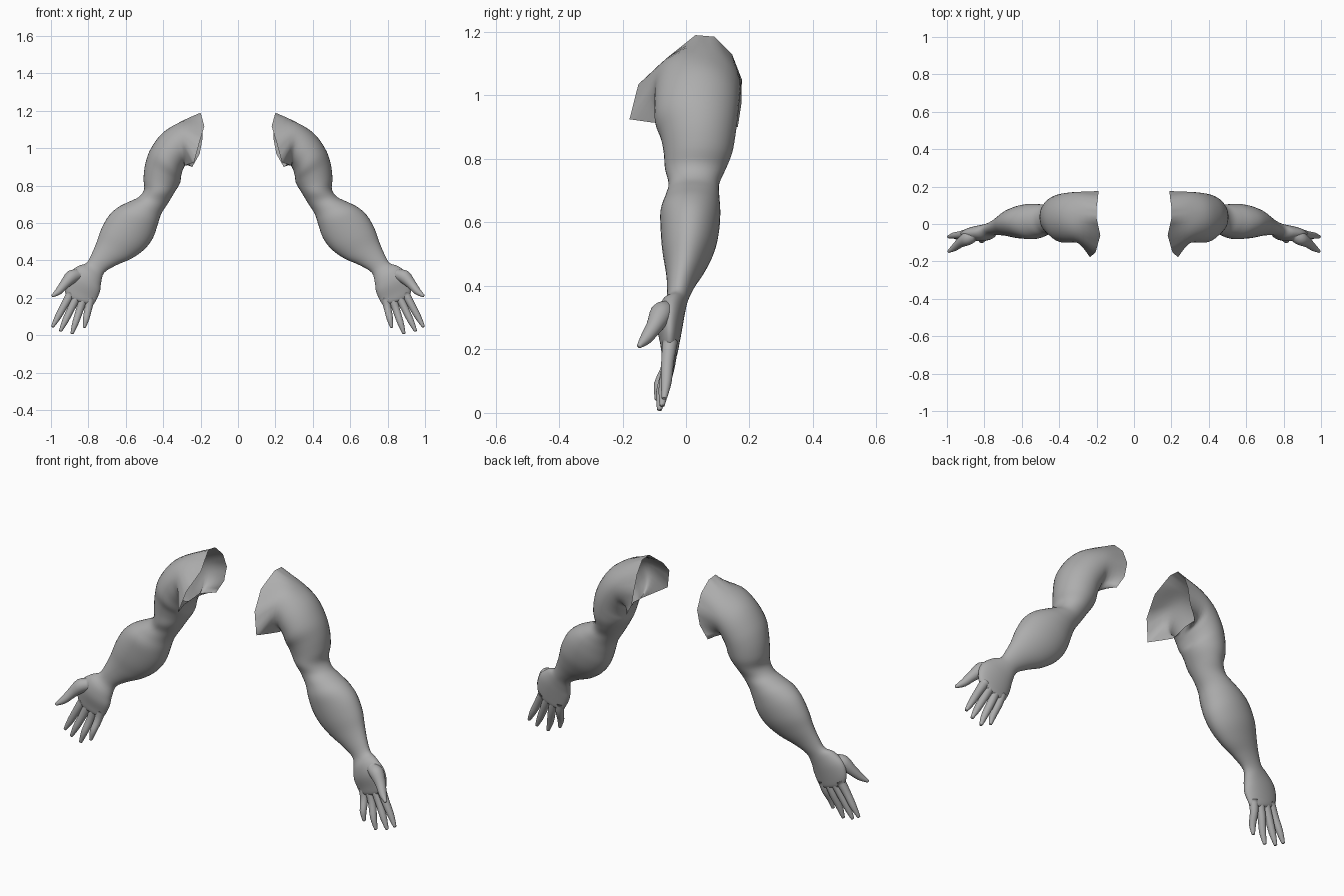
import bpy, math
from mathutils import Vector as V

if "Cube" in bpy.data.objects:
    bpy.data.objects.remove(bpy.data.objects["Cube"])

N = 36  # points around each ring

grey = bpy.data.materials.new("grey")
grey.diffuse_color = (.42, .42, .42, 1)
grey.use_nodes = True
grey.node_tree.nodes["Principled BSDF"].inputs["Base Color"].default_value = grey.diffuse_color


def spline(p0, p1, p2, p3, t):
    return 0.5 * (2 * p1 + (p2 - p0) * t + (2 * p0 - 5 * p1 + 4 * p2 - p3) * t * t
                  + (3 * p1 - p0 - 3 * p2 + p3) * t ** 3)


def resample(pts, per):
    """Smooth open curve through points, 'per' steps per span."""
    get = lambda i: pts[max(0, min(len(pts) - 1, i))]
    return [spline(get(i - 1), get(i), get(i + 1), get(i + 2), s / per)
            for i in range(len(pts) - 1) for s in range(per)] + [pts[-1]]


def band(ox, oz, ix, iz, y0, y1):
    """Oval ring between an outer and an inner front-view point."""
    c = V(((ox + ix) / 2, (y0 + y1) / 2, (oz + iz) / 2))
    u, w = V(((ox - ix) / 2, 0, (oz - iz) / 2)), V((0, (y1 - y0) / 2, 0))
    return [c + u * math.cos(a) + w * math.sin(a)
            for a in (2 * math.pi * k / N for k in range(N))]


def loft(name, rings, per, cap_start=False):
    cols = [resample([r[k] for r in rings], per) for k in range(N)]
    m = len(cols[0])
    verts = [cols[k][i] for i in range(m) for k in range(N)]
    faces = [(i * N + k, (i + 1) * N + k, (i + 1) * N + (k + 1) % N, i * N + (k + 1) % N)
             for i in range(m - 1) for k in range(N)]
    faces.append(tuple(range((m - 1) * N, m * N)))
    if cap_start:
        faces.append(tuple(range(N - 1, -1, -1)))
    me = bpy.data.meshes.new(name)
    me.from_pydata([tuple(v) for v in verts], [], faces)
    me.shade_smooth()
    me.materials.append(grey)
    ob = bpy.data.objects.new(name, me)
    bpy.context.collection.objects.link(ob)
    ob.modifiers.new("Mirror", 'MIRROR').use_mirror_merge = False
    return ob


def digit(name, path, radii):
    """Tapered finger along a path, with a rounded tip."""
    path = [V(p) for p in path]
    d, r = (path[-1] - path[-2]).normalized(), radii[-1]
    path += [path[-1] + d * r * 0.7, path[-1] + d * r]
    radii = list(radii) + [r * 0.7, r * 0.1]
    rings = []
    for i, p in enumerate(path):
        t = (path[min(i + 1, len(path) - 1)] - path[max(i - 1, 0)]).normalized()
        a = t.cross(V((0, 1, 0))).normalized()
        b = t.cross(a)
        rings.append([p + (a * math.cos(q) + b * math.sin(q)) * radii[i]
                      for q in (2 * math.pi * k / N for k in range(N))])
    return loft(name, rings, 3, True)


# open edge at the torso: over the shoulder, down the back, armpit, chest flap
opening = [V(p) for p in [
    (.20, .03, 1.19), (.20, .09, 1.185), (.192, .145, 1.13), (.19, .176, 1.05),
    (.205, .174, .97), (.245, .163, .90), (.275, .06, .925), (.285, -.05, .908),
    (.26, -.115, .916), (.235, -.178, .925), (.205, -.15, 1.035), (.18, -.06, 1.118)]]
rings = [[opening[k // 3].lerp(opening[(k // 3 + 1) % 12], k % 3 / 3) for k in range(N)]]

# shoulder to knuckles: outer x,z  inner x,z  front y, back y
for s in [
    (.30, 1.145, .288, .90, -.105, .172),
    (.40, 1.085, .298, .875, -.10, .168),
    (.465, 1.0, .305, .845, -.098, .162),
    (.495, .92, .308, .82, -.08, .155),
    (.505, .84, .32, .795, -.07, .145),
    (.502, .78, .345, .755, -.066, .125),
    (.53, .74, .375, .705, -.055, .105),
    (.58, .715, .41, .65, -.065, .105),
    (.64, .685, .43, .59, -.08, .108),
    (.69, .64, .455, .52, -.08, .105),
    (.73, .57, .50, .46, -.075, .09),
    (.755, .50, .57, .41, -.065, .06),
    (.78, .44, .65, .375, -.06, .03),
    (.81, .387, .715, .335, -.062, .008),
    (.855, .37, .732, .28, -.085, -.002),
    (.91, .325, .738, .235, -.092, -.01),
    (.928, .26, .757, .19, -.082, -.02),
    (.915, .208, .775, .165, -.075, -.028),
    (.89, .19, .80, .163, -.062, -.04),
]:
    rings.append(band(*s))
loft("arm", rings, 4)

# four fingers: base x,z  tip x,z  tip y
for name, bx, bz, tx, tz, ty in [
    ("index_finger", .893, .225, .992, .045, -.068),
    ("middle_finger", .86, .21, .95, .022, -.075),
    ("ring_finger", .825, .20, .888, .009, -.083),
    ("little_finger", .788, .20, .822, .042, -.09),
]:
    mid = lambda t, y: (bx + (tx - bx) * t, y, bz + (tz - bz) * t)
    digit(name, [mid(0, -.05), mid(.35, -.058), mid(.7, ty + .006), mid(.97, ty)],
          (.024, .020, .017, .009))

# thumb
digit("thumb", [(.85, -.058, .325), (.89, -.078, .312), (.928, -.10, .272),
                (.96, -.126, .234), (.988, -.145, .213)],
      (.03, .036, .026, .019, .009))
